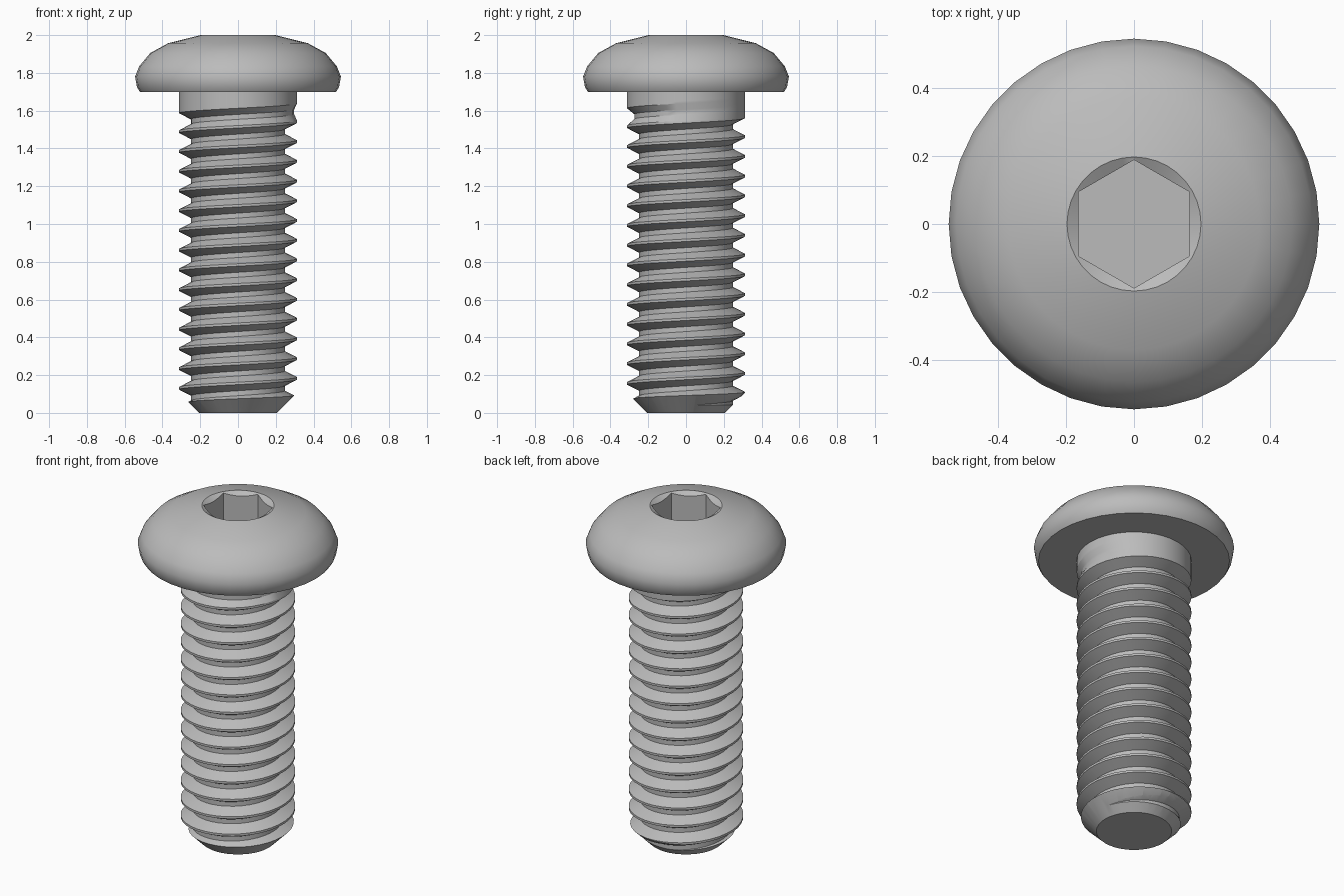
import bpy, bmesh, math

cube = bpy.data.objects.get("Cube")
if cube:
    bpy.data.objects.remove(cube)

SIDES = 36
CREST, ROOT, PITCH = 0.3125, 0.248, 0.1045

steel = bpy.data.materials.new("light_grey_steel")
steel.use_nodes = True
grey = (0.5, 0.5, 0.5, 1)
steel.diffuse_color = grey
steel.node_tree.nodes["Principled BSDF"].inputs["Base Color"].default_value = grey


def make_object(name, bm):
    bmesh.ops.recalc_face_normals(bm, faces=bm.faces[:])
    mesh = bpy.data.meshes.new(name)
    bm.to_mesh(mesh)
    bm.free()
    mesh.materials.append(steel)
    obj = bpy.data.objects.new(name, mesh)
    bpy.context.collection.objects.link(obj)
    return obj


def lathe(name, profile, sides=SIDES, turn=0.0):
    """Closed solid of revolution from (radius, z) points, bottom to top."""
    bm = bmesh.new()
    rings = [[bm.verts.new((r * math.cos(turn + math.tau * i / sides),
                            r * math.sin(turn + math.tau * i / sides), z))
              for i in range(sides)] for r, z in profile]
    for low, high in zip(rings, rings[1:]):
        for i in range(sides):
            j = (i + 1) % sides
            bm.faces.new((low[i], low[j], high[j], high[i]))
    bm.faces.new(rings[0][::-1])
    bm.faces.new(rings[-1])
    return make_object(name, bm)


def boolean(obj, cutter, operation):
    """Apply a boolean and discard the cutter."""
    mod = obj.modifiers.new("cut", 'BOOLEAN')
    mod.operation, mod.object, mod.solver = operation, cutter, 'EXACT'
    bpy.context.view_layer.objects.active = obj
    bpy.ops.object.modifier_apply(modifier=mod.name)
    bpy.data.objects.remove(cutter)


def smooth(obj, degrees):
    bpy.ops.object.select_all(action='DESELECT')
    obj.select_set(True)
    bpy.context.view_layer.objects.active = obj
    bpy.ops.object.shade_smooth_by_angle(angle=math.radians(degrees))


def helical_rod(name):
    """Right-hand thread whose groove fades out into a plain neck."""
    bm = bmesh.new()
    steps = ((-1 / 16, False), (1 / 16, False), (3 / 8, True), (5 / 8, True))
    columns = []
    for i in range(SIDES):
        angle = math.tau * i / SIDES
        column = []
        for k in range(-3, 18):
            turns = k + i / SIDES
            fade = min(1, max(0, 1 - (turns - 13.5) / 0.65))
            for offset, groove in steps:
                r = CREST - (CREST - ROOT) * fade * groove
                z = 0.078 + PITCH * (turns + offset)
                column.append(bm.verts.new((r * math.cos(angle), r * math.sin(angle), z)))
        columns.append(column)
    # The last column joins the first one a full pitch higher
    columns.append(columns[0][4:])
    for a, b in zip(columns, columns[1:]):
        for j in range(min(len(a), len(b)) - 1):
            bm.faces.new((a[j], b[j], b[j + 1], a[j + 1]))
    # Fan caps over both open ends
    rim = [e for e in bm.edges if e.is_boundary]
    low, high = bm.verts.new((0, 0, -0.3)), bm.verts.new((0, 0, 1.95))
    for e in rim:
        bm.faces.new((*e.verts, low if e.verts[0].co.z < 1 else high))
    return make_object(name, bm)


# Threaded shank, trimmed to length with a chamfered tip
shank = helical_rod("threaded_shank")
envelope = lathe("shank_envelope", [(0.205, 0), (0.345, 0.14), (0.345, 1.71)])
boolean(shank, envelope, 'INTERSECT')
smooth(shank, 30)

# Domed button head
head = lathe("button_head", [(0.52, 1.70), (0.535, 1.725), (0.545, 1.78), (0.523, 1.835),
                             (0.465, 1.905), (0.37, 1.957), (0.197, 2.0)])

# Hexagonal drive socket with a shallow countersink
boolean(head, lathe("socket_cutter", [(0.1885, 1.81), (0.1885, 2.1)], 6, math.pi / 6), 'DIFFERENCE')
boolean(head, lathe("countersink_cutter", [(0.137, 1.965), (0.197, 2.0), (0.197, 2.1)]), 'DIFFERENCE')
smooth(head, 38)
